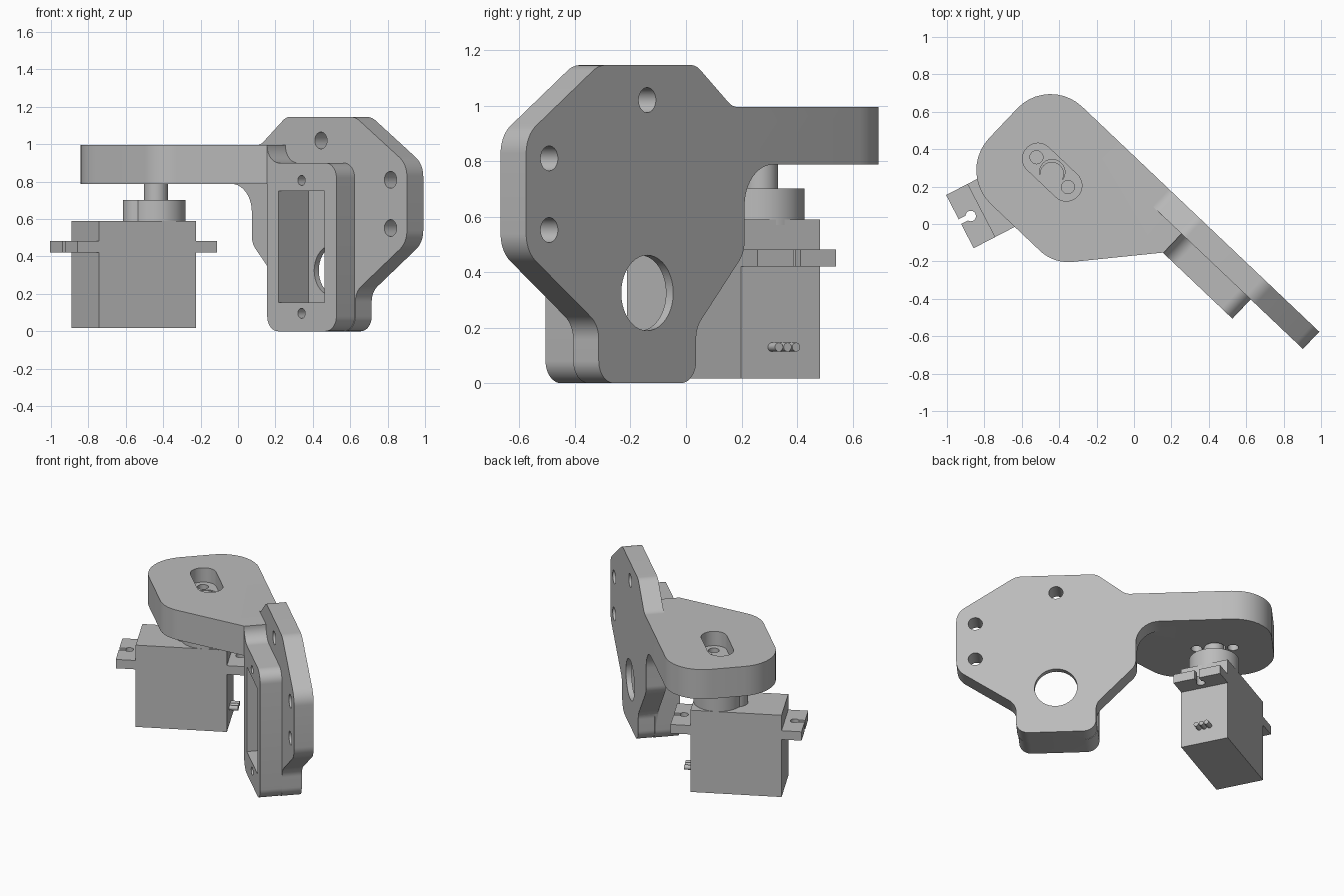
import bpy, bmesh, math
from mathutils import Matrix, Vector

if "Cube" in bpy.data.objects:
    bpy.data.objects.remove(bpy.data.objects["Cube"])

grey = bpy.data.materials.new("plain grey")
grey.use_nodes = True
COLOUR = (0.5, 0.5, 0.5, 1)
grey.diffuse_color = COLOUR
grey.node_tree.nodes["Principled BSDF"].inputs["Base Color"].default_value = COLOUR

# Local frames: the bracket and the servo are each turned about z
BRACKET = Matrix.Rotation(math.radians(-43.5), 4, 'Z')
SERVO = Matrix.Translation((-0.558, 0.206, 0)) @ Matrix.Rotation(math.radians(27.4), 4, 'Z')


def rounded(corners, steps=10):
    """Turn (x, y, radius) corners into an outline with filleted corners."""
    out = []
    for i, (x, y, r) in enumerate(corners):
        p = Vector((x, y))
        a = (Vector(corners[i - 1][:2]) - p).normalized()
        b = (Vector(corners[(i + 1) % len(corners)][:2]) - p).normalized()
        if r == 0:
            out.append(p)
            continue
        half = a.angle(b) / 2
        centre = p + (a + b).normalized() * r / math.sin(half)
        start = p + a * r / math.tan(half) - centre
        end = p + b * r / math.tan(half) - centre
        turn = -start.angle_signed(end)
        for k in range(steps + 1):
            out.append(centre + Matrix.Rotation(turn * k / steps, 2) @ start)
    return out


def circle(x, y, r, n=40):
    return [Vector((x + r * math.cos(math.tau * k / n), y + r * math.sin(math.tau * k / n)))
            for k in range(n)]


def rect(x0, x1, y0, y1, r=0):
    return rounded([(x0, y0, r), (x1, y0, r), (x1, y1, r), (x0, y1, r)])


def prism(name, outline, lo, hi, axis, frame):
    """Extrude an outline from lo to hi along the chosen local axis."""
    place = {'x': lambda p, t: (t, p.x, p.y),
             'y': lambda p, t: (p.x, t, p.y),
             'z': lambda p, t: (p.x, p.y, t)}[axis]
    bm = bmesh.new()
    low = [bm.verts.new(place(p, lo)) for p in outline]
    high = [bm.verts.new(place(p, hi)) for p in outline]
    bm.faces.new(low)
    bm.faces.new(high)
    for i in range(len(low)):
        bm.faces.new((low[i - 1], low[i], high[i], high[i - 1]))
    bmesh.ops.recalc_face_normals(bm, faces=bm.faces)
    bm.transform(frame)
    mesh = bpy.data.meshes.new(name)
    bm.to_mesh(mesh)
    bm.free()
    mesh.materials.append(grey)
    obj = bpy.data.objects.new(name, mesh)
    bpy.context.collection.objects.link(obj)
    return obj


def combine(obj, others, operation):
    """Apply booleans and remove the helper objects."""
    bpy.context.view_layer.objects.active = obj
    for other in others:
        mod = obj.modifiers.new("combine", 'BOOLEAN')
        mod.object, mod.operation, mod.solver = other, operation, 'EXACT'
        bpy.ops.object.modifier_apply(modifier=mod.name)
        bpy.data.objects.remove(other)


BACK, FRONT, LIP = 0.264, 0.137, -0.005   # depths of plate back, plate front, frame front
UNDER, TOP = 0.788, 0.995                 # arm heights

# Horizontal arm
bracket = prism("bracket", rounded([
    (-0.878, BACK, 0.245), (-0.878, -0.45, 0.25), (-0.165, -0.45, 0.22),
    (0.217, LIP, 0), (0.217, BACK, 0)]), UNDER, TOP, 'z', BRACKET)

# Upright plate with its tail filleted into the arm
plate = prism("plate", rounded([
    (0.225, 0, 0.08), (0.735, 0, 0.08), (0.735, 0.21, 0.1), (1.115, 0.475, 0.12),
    (1.115, 0.893, 0.12), (0.735, 1.146, 0.12), (0.225, 1.146, 0.08), (0.035, TOP, 0.08),
    (-0.4, TOP, 0), (-0.4, UNDER, 0), (-0.028, UNDER, 0.15), (-0.028, 0.47, 0.1),
    (0.225, 0.2, 0.1)]), FRONT, BACK, 'y', BRACKET)

# Raised frame with a fillet up to the arm
frame = prism("frame", rounded([
    (0.22, 0, 0.08), (0.73, 0, 0.08), (0.73, 0.9, 0.08), (0.22, 0.9, 0.09),
    (0.22, TOP, 0), (0.1, TOP, 0), (0.1, 0.82, 0), (0.22, 0.82, 0)]),
    LIP, FRONT + 0.02, 'y', BRACKET)
combine(bracket, [plate, frame], 'UNION')

# Pocket, cable hole, mounting holes, screw holes and horn slot
cutters = [
    prism("pocket", rect(0.304, 0.643, 0.155, 0.75), -0.1, 0.228, 'y', BRACKET),
    prism("cable_hole", circle(0.481, 0.325, 0.136), 0.2, 0.4, 'y', BRACKET)]
for u, z in ((0.481, 1.02), (0.994, 0.81), (0.994, 0.552)):
    cutters.append(prism("mount_hole", circle(u, z, 0.045), 0, 0.4, 'y', BRACKET))
for z in (0.096, 0.807):
    cutters.append(prism("screw_hole", circle(0.473, z, 0.027), -0.1, 0.2, 'y', BRACKET))
HORN_U, HORN_N = -0.508, -0.1
cutters.append(prism("horn_slot", rect(HORN_U - 0.187, HORN_U + 0.187, HORN_N - 0.083,
                                       HORN_N + 0.083, 0.082), 0.895, 1.1, 'z', BRACKET))
for offset, r in ((-0.116, 0.035), (0.116, 0.035), (0, 0.068)):
    cutters.append(prism("horn_hole", circle(HORN_U + offset, HORN_N, r), 0.7, 1.1, 'z', BRACKET))
combine(bracket, cutters, 'DIFFERENCE')

# Servo body
body = prism("servo_body", rect(-0.292, 0.292, -0.16, 0.16), 0.017, 0.59, 'z', SERVO)

# Mounting tabs with keyhole slots
tabs = prism("servo_tabs", rect(-0.42, 0.42, -0.16, 0.16), 0.42, 0.482, 'z', SERVO)
keyholes = []
for side in (-1, 1):
    a, b = sorted((side * 0.355, side * 0.5))
    keyholes.append(prism("key_hole", circle(side * 0.355, 0, 0.028), 0.3, 0.6, 'z', SERVO))
    keyholes.append(prism("key_slot", rect(a, b, -0.014, 0.014), 0.3, 0.6, 'z', SERVO))
combine(tabs, keyholes, 'DIFFERENCE')

# Gear collar and output shaft
SHAFT = 0.134
collar = prism("gear_collar", circle(SHAFT, 0, 0.159, 64), 0.57, 0.702, 'z', SERVO)
lobe = prism("collar_lobe", circle(SHAFT - 0.115, 0, 0.075), 0.57, 0.702, 'z', SERVO)
combine(collar, [lobe], 'UNION')
shaft = prism("output_shaft", circle(SHAFT, 0, 0.064), 0.68, 0.895, 'z', SERVO)

# Three cable stubs
parts = [bracket, body, tabs, collar, shaft]
for i in (-1, 0, 1):
    parts.append(prism("cable_stub", circle(i * 0.035, 0.13, 0.016, 20), 0.28, 0.348, 'x', SERVO))

bpy.ops.object.select_all(action='DESELECT')
for obj in parts:
    obj.select_set(True)
bpy.context.view_layer.objects.active = bracket
bpy.ops.object.shade_smooth_by_angle(angle=math.radians(30))
